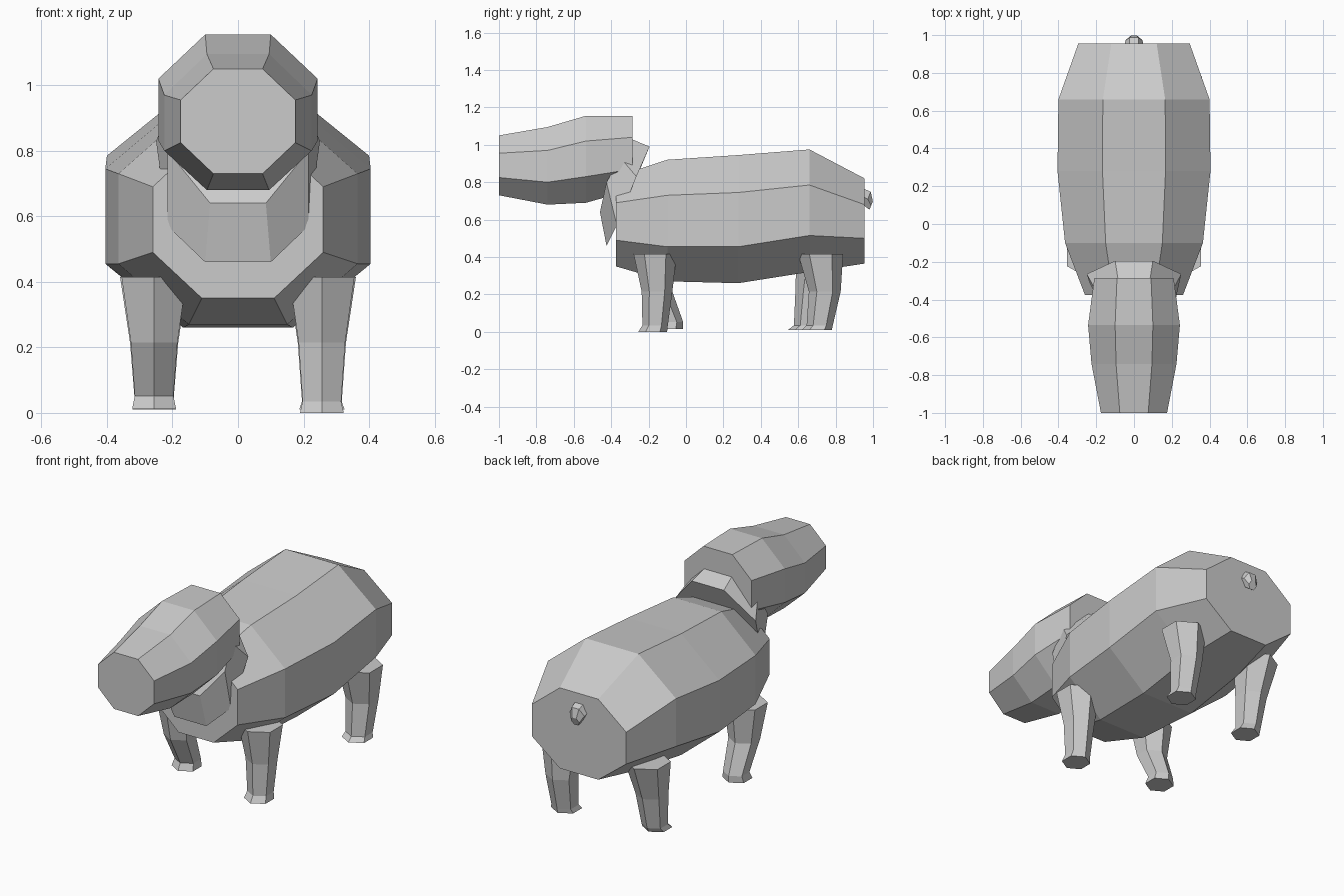
import bpy
import bmesh
from math import cos, sin, pi
from mathutils import Vector

cube = bpy.data.objects.get("Cube")
if cube:
    bpy.data.objects.remove(cube, do_unlink=True)

# Single plain grey
grey = bpy.data.materials.new("plain grey")
grey.use_nodes = True
COLOUR = (0.6, 0.6, 0.6, 1)
grey.diffuse_color = COLOUR
grey.node_tree.nodes["Principled BSDF"].inputs["Base Color"].default_value = COLOUR


def loft(name, rings):
    """Skin a list of equal-length rings into a closed, flat-shaded tube."""
    bm = bmesh.new()
    loops = [[bm.verts.new(p) for p in ring] for ring in rings]
    n = len(loops[0])
    for a, b in zip(loops, loops[1:]):
        for i in range(n):
            j = (i + 1) % n
            bm.faces.new((a[i], a[j], b[j], b[i]))
    bm.faces.new(loops[0])
    bm.faces.new(loops[-1])
    bmesh.ops.recalc_face_normals(bm, faces=bm.faces)
    mesh = bpy.data.meshes.new(name)
    bm.to_mesh(mesh)
    bm.free()
    mesh.materials.append(grey)
    ob = bpy.data.objects.new(name, mesh)
    bpy.context.collection.objects.link(ob)
    return ob


def octagon(profile):
    """Mirror four (x, y, z) points, listed top to bottom, into a full ring."""
    return [Vector(p) for p in profile] + [Vector((-x, y, z)) for x, y, z in reversed(profile)]


def upright(y, flat, wide, top, upper, lower, bottom):
    return octagon([(flat, y, top), (wide, y, upper), (wide, y, lower), (flat, y, bottom)])


# Barrel body, chest to rump
loft("body", [upright(*s) for s in (
    (-0.375, 0.11, 0.26, 0.83, 0.69, 0.49, 0.35),
    (-0.10, 0.15, 0.365, 0.92, 0.73, 0.455, 0.27),
    (0.28, 0.167, 0.405, 0.945, 0.745, 0.455, 0.26),
    (0.66, 0.165, 0.40, 0.975, 0.785, 0.515, 0.32),
    (0.955, 0.12, 0.295, 0.82, 0.68, 0.50, 0.365))])

# Head, muzzle to back of skull
loft("head", [upright(*s) for s in (
    (-1.0, 0.075, 0.175, 1.05, 0.955, 0.825, 0.73),
    (-0.74, 0.095, 0.225, 1.095, 0.97, 0.80, 0.68),
    (-0.535, 0.10, 0.243, 1.155, 1.02, 0.83, 0.69),
    (-0.285, 0.09, 0.21, 1.155, 1.04, 0.87, 0.76))])

# Tilted neck joining the two
loft("neck", [
    octagon([(0.10, -0.195, 0.99), (0.25, -0.265, 0.83), (0.215, -0.37, 0.57), (0.10, -0.425, 0.46)]),
    octagon([(0.085, -0.29, 1.03), (0.205, -0.35, 0.93), (0.215, -0.425, 0.80), (0.085, -0.46, 0.64)])])


# Six-sided legs with small flared feet: stations are (y, z, radius)
def leg(name, side, stations):
    loft(name, [[Vector((side * 0.256 + r * sin(k * pi / 3), y + r * cos(k * pi / 3), z))
                 for k in range(6)] for y, z, r in stations])


leg("front_left_leg", 1, [(-0.165, 0.415, 0.115), (-0.155, 0.215, 0.082),
                          (-0.165, 0.035, 0.068), (-0.178, 0.0, 0.077)])
leg("front_right_leg", -1, [(-0.165, 0.415, 0.115), (-0.155, 0.215, 0.082),
                            (-0.083, 0.052, 0.068), (-0.093, 0.014, 0.077)])
leg("back_left_leg", 1, [(0.72, 0.415, 0.12), (0.742, 0.215, 0.085),
                         (0.715, 0.035, 0.07), (0.70, 0.01, 0.08)])
leg("back_right_leg", -1, [(0.71, 0.415, 0.12), (0.67, 0.215, 0.085),
                           (0.645, 0.035, 0.068), (0.622, 0.01, 0.077)])

# Drooping stub tail
loft("tail", [[Vector((r * cos(k * pi / 3), y + r * tilt * sin(k * pi / 3), z + r * sin(k * pi / 3)))
               for k in range(6)]
              for y, z, r, tilt in ((0.94, 0.725, 0.052, 0), (0.972, 0.71, 0.045, 0.4),
                                    (0.99, 0.675, 0.026, 0.4))])
